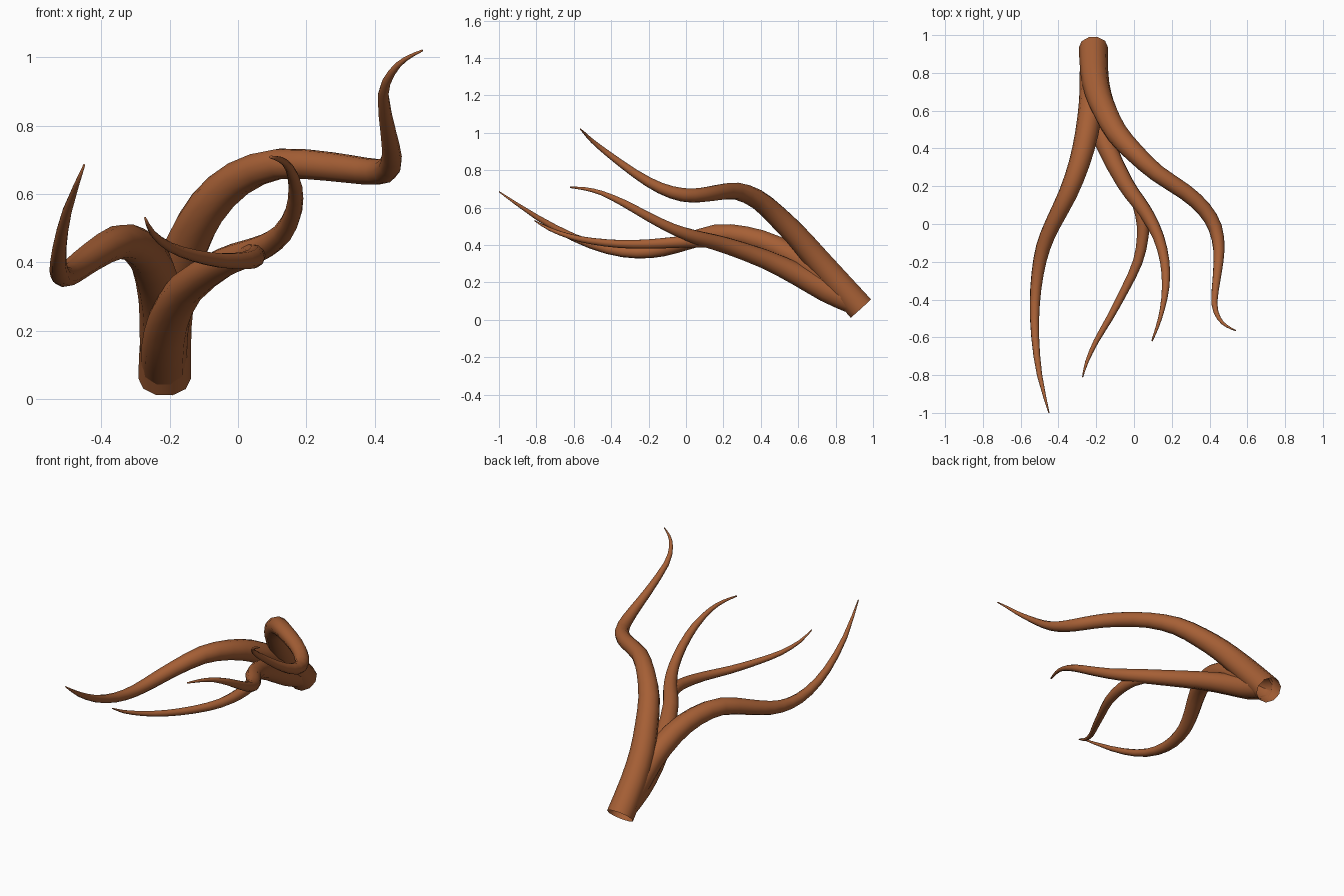
import bpy
import bmesh
import math
from mathutils import Vector

if "Cube" in bpy.data.objects:
    bpy.data.objects.remove(bpy.data.objects["Cube"], do_unlink=True)

SIDES = 10

bark = bpy.data.materials.new("brown_bark")
bark.use_nodes = True
colour = (0.38, 0.115, 0.036, 1)
bark.diffuse_color = colour
bsdf = next(n for n in bark.node_tree.nodes if n.type == "BSDF_PRINCIPLED")
bsdf.inputs["Base Color"].default_value = colour


def refine(points):
    """Add a Catmull-Rom midpoint to every span of (x, y, z, radius) points."""
    pts = [Vector(p) for p in points]
    result = []
    for i in range(len(pts) - 1):
        before, after = pts[max(i - 1, 0)], pts[min(i + 2, len(pts) - 1)]
        middle = (9 * (pts[i] + pts[i + 1]) - before - after) / 16
        result += [pts[i], middle]
    return result + [pts[-1]]


def branch(name, points):
    """Sweep a tapering round section along a path, closing only the tip."""
    path = refine(points)
    centres = [p.to_3d() for p in path]
    bm = bmesh.new()
    rings = []
    side = Vector((1, 0, 0))
    for i, centre in enumerate(centres):
        tangent = centres[min(i + 1, len(path) - 1)] - centres[max(i - 1, 0)]
        tangent.normalize()
        # Carry the previous frame along so the tube does not twist
        side = (side - tangent * side.dot(tangent)).normalized()
        up = tangent.cross(side)
        ring = []
        for k in range(SIDES):
            a = math.tau * k / SIDES
            offset = side * math.cos(a) + up * math.sin(a)
            ring.append(bm.verts.new(centre + offset * path[i].w))
        rings.append(ring)
    for lower, upper in zip(rings, rings[1:]):
        for k in range(SIDES):
            n = (k + 1) % SIDES
            bm.faces.new((lower[k], lower[n], upper[n], upper[k]))
    bm.faces.new(rings[-1])
    mesh = bpy.data.meshes.new(name)
    bm.to_mesh(mesh)
    bm.free()
    mesh.materials.append(bark)
    for face in mesh.polygons:
        face.use_smooth = True
    obj = bpy.data.objects.new(name, mesh)
    bpy.context.collection.objects.link(obj)
    return obj


# Trunk, open at the cut end, running on into the tall left branch
branch("trunk_and_left_branch", [
    (-.215, .935, .06, .077), (-.21, .8, .21, .074), (-.19, .69, .335, .07),
    (-.15, .59, .45, .065), (-.09, .48, .56, .06), (0, .38, .645, .053),
    (.12, .27, .688, .046), (.27, .17, .68, .043), (.37, .08, .667, .04),
    (.43, -.02, .668, .037), (.45, -.14, .705, .03), (.44, -.27, .78, .023),
    (.425, -.42, .89, .016), (.45, -.5, .955, .011), (.49, -.54, .995, .007),
    (.54, -.565, 1.02, .003)])

# Long right branch, dipping before it sweeps up
branch("right_branch", [
    (-.217, .88, .115, .068), (-.22, .78, .19, .068), (-.225, .65, .29, .066),
    (-.25, .48, .39, .062), (-.29, .32, .445, .056), (-.35, .16, .46, .05),
    (-.43, 0, .415, .043), (-.48, -.12, .378, .039), (-.51, -.26, .36, .033),
    (-.525, -.42, .378, .027), (-.523, -.6, .44, .021), (-.5, -.8, .55, .014),
    (-.45, -1, .685, .003)])

# Middle branch, running on into its upper fork
branch("middle_branch", [
    (-.217, .88, .1, .067), (-.215, .75, .158, .067), (-.2, .6, .24, .062),
    (-.15, .42, .325, .053), (-.05, .22, .395, .045), (.02, .12, .423, .041),
    (.075, .04, .445, .037), (.13, -.07, .485, .03), (.163, -.2, .55, .025),
    (.168, -.33, .622, .02), (.15, -.45, .677, .013), (.125, -.54, .7, .009),
    (.095, -.62, .708, .004)])

# Lower fork of the middle branch
branch("lower_fork", [
    (.005, .15, .412, .03), (.04, .05, .42, .034), (.047, -.06, .414, .031),
    (.02, -.2, .405, .026), (-.05, -.35, .405, .022), (-.13, -.5, .42, .018),
    (-.2, -.62, .445, .014), (-.25, -.73, .485, .009), (-.272, -.81, .53, .003)])
